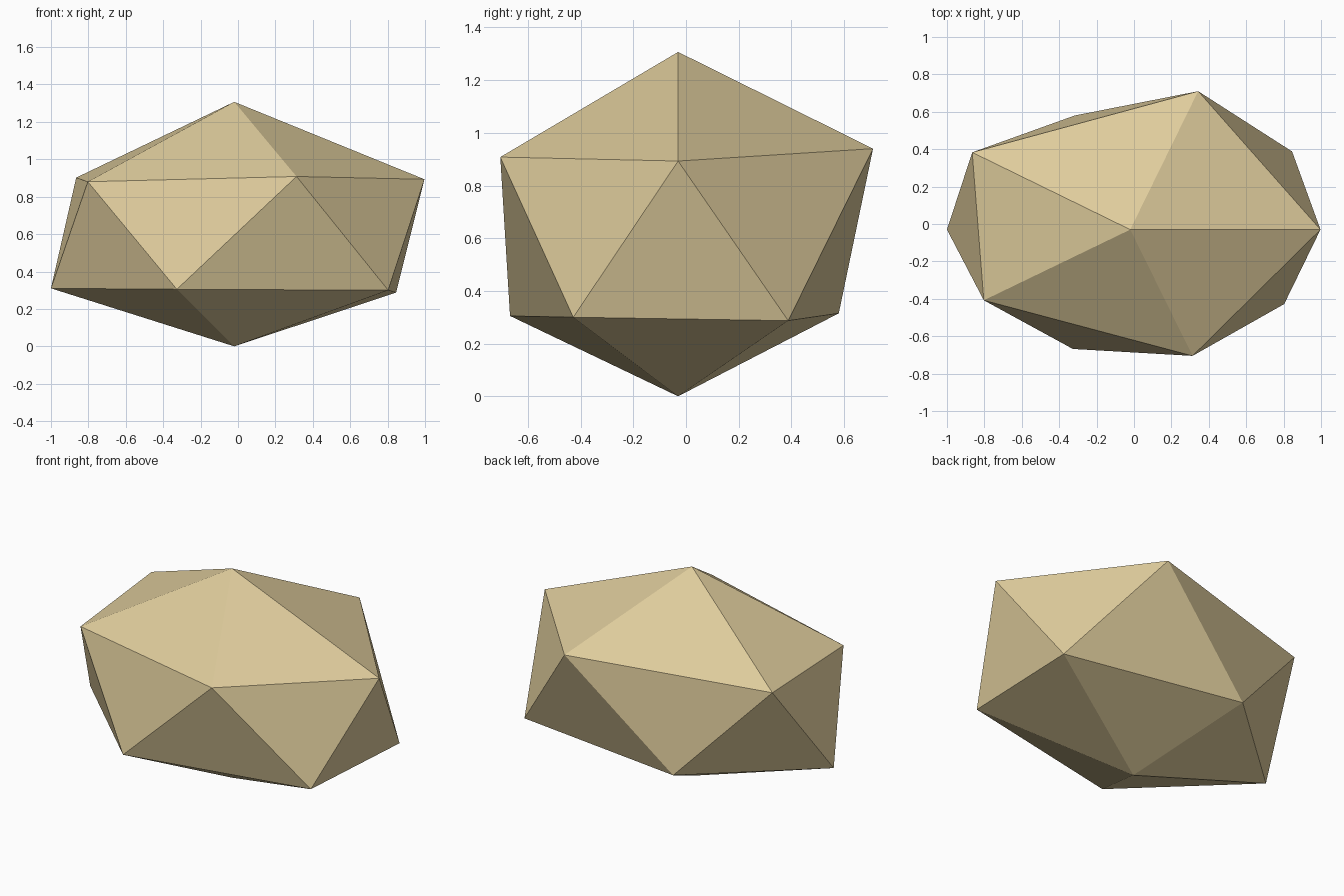
import bpy
import bmesh

cube = bpy.data.objects.get("Cube")
if cube:
    bpy.data.objects.remove(cube, do_unlink=True)

# Sandy stone colour
stone = bpy.data.materials.new("sandy_stone")
stone.use_nodes = True
colour = (0.73, 0.60, 0.33, 1.0)
stone.diffuse_color = colour
bsdf = next(n for n in stone.node_tree.nodes if n.type == 'BSDF_PRINCIPLED')
bsdf.inputs["Base Color"].default_value = colour
bsdf.inputs["Roughness"].default_value = 0.9

# Two poles and two staggered five-point rings, counter-clockwise from +x
top_point = (-0.02, -0.03, 1.307)
bottom_point = (-0.02, -0.03, 0.0)
upper_ring = [(0.997, -0.03, 0.893), (0.343, 0.71, 0.94), (-0.865, 0.383, 0.902),
              (-0.803, -0.408, 0.88), (0.313, -0.705, 0.908)]
lower_ring = [(0.845, 0.388, 0.287), (-0.317, 0.58, 0.315), (-1.0, -0.03, 0.31),
              (-0.327, -0.668, 0.305), (0.803, -0.428, 0.30)]

# Faceted boulder: cap fan, zigzag belt, base fan
bm = bmesh.new()
top = bm.verts.new(top_point)
bottom = bm.verts.new(bottom_point)
upper = [bm.verts.new(p) for p in upper_ring]
lower = [bm.verts.new(p) for p in lower_ring]
for i in range(5):
    j = (i + 1) % 5
    bm.faces.new((top, upper[i], upper[j]))
    bm.faces.new((upper[i], lower[i], upper[j]))
    bm.faces.new((upper[j], lower[i], lower[j]))
    bm.faces.new((bottom, lower[j], lower[i]))
bmesh.ops.recalc_face_normals(bm, faces=bm.faces[:])

mesh = bpy.data.meshes.new("boulder")
bm.to_mesh(mesh)
bm.free()
mesh.materials.append(stone)
boulder = bpy.data.objects.new("boulder", mesh)
bpy.context.collection.objects.link(boulder)
